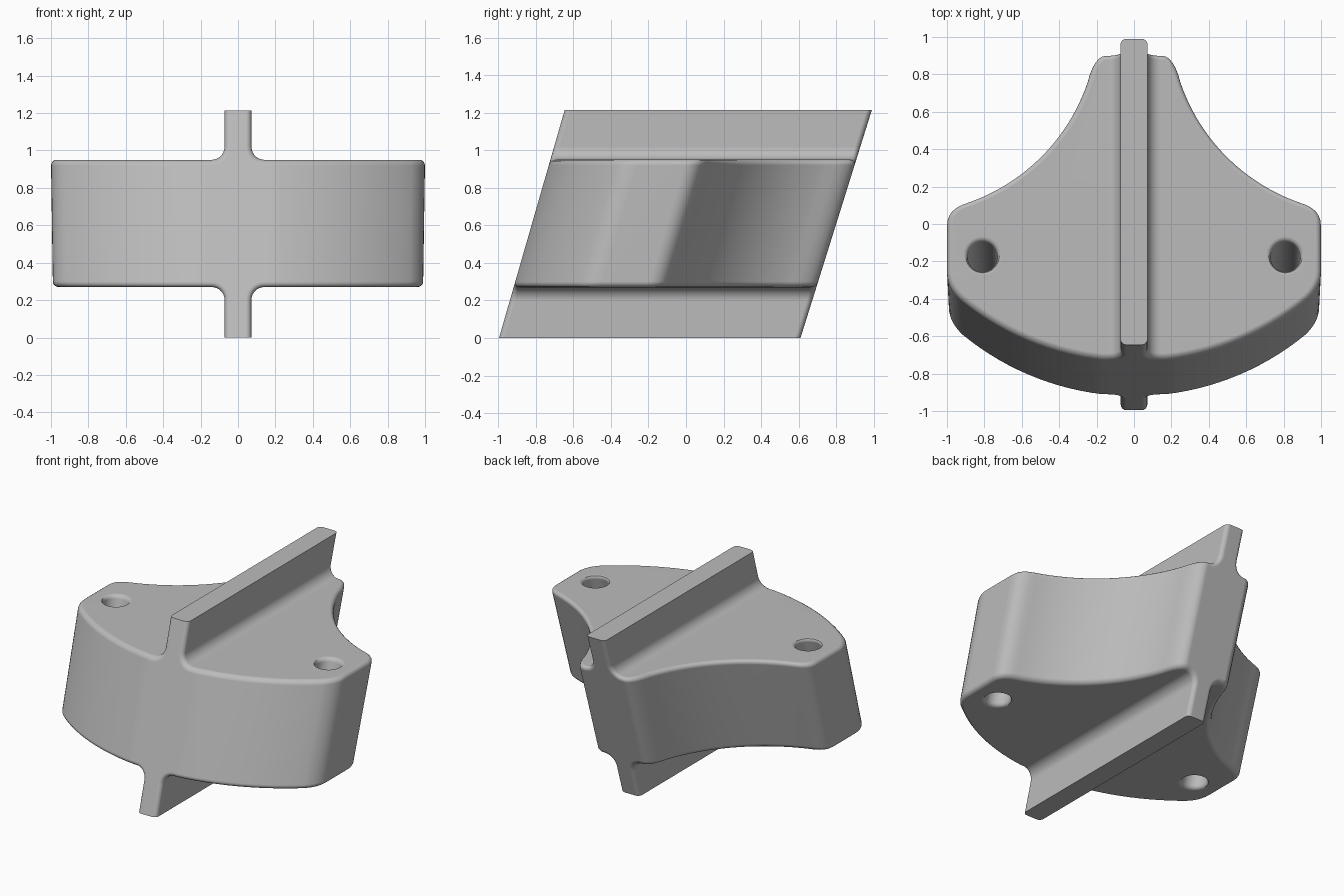
import bpy, bmesh, math
from mathutils import Vector

cube = bpy.data.objects.get("Cube")
if cube:
    bpy.data.objects.remove(cube, do_unlink=True)

HEIGHT, LOW, HIGH = 1.215, 0.27, 0.95   # whole fin, body underside, body top
FIN, FILLET, RIM = 0.072, 0.07, 0.03
MID = (LOW + HIGH) / 2

grey = bpy.data.materials.new("plain grey")
grey.use_nodes = True
color = (0.5, 0.5, 0.5, 1)
grey.diffuse_color = color
grey.node_tree.nodes["Principled BSDF"].inputs["Base Color"].default_value = color


def arc(cx, cy, r, a, b, n):
    return [Vector((cx + r * math.cos(a + (b - a) * i / n),
                    cy + r * math.sin(a + (b - a) * i / n))) for i in range(n + 1)]


def corner(a, c, b, n=6):
    """Rounded corner points strictly between a and b, pulled to c."""
    a, b, c = Vector(a), Vector(b), Vector(c)
    return [a * (1 - t) ** 2 + c * 2 * t * (1 - t) + b * t * t
            for t in (i / n for i in range(1, n))]


def make_object(name, bm):
    bmesh.ops.recalc_face_normals(bm, faces=bm.faces)
    mesh = bpy.data.meshes.new(name)
    bm.to_mesh(mesh)
    bm.free()
    mesh.materials.append(grey)
    obj = bpy.data.objects.new(name, mesh)
    bpy.context.collection.objects.link(obj)
    return obj


def prism(name, points, direction):
    bm = bmesh.new()
    face = bm.faces.new([bm.verts.new(p) for p in points])
    ext = bmesh.ops.extrude_face_region(bm, geom=[face])
    bmesh.ops.translate(bm, vec=direction,
                        verts=[v for v in ext["geom"] if isinstance(v, bmesh.types.BMVert)])
    return make_object(name, bm)


def boolean(obj, cutter, operation):
    mod = obj.modifiers.new("cut", "BOOLEAN")
    mod.operation, mod.object, mod.solver = operation, cutter, "EXACT"
    bpy.context.view_layer.objects.active = obj
    bpy.ops.object.modifier_apply(modifier=mod.name)
    bpy.data.objects.remove(cutter, do_unlink=True)


# Plan outline, right half of the loop from front to back, then mirrored
R = 1.46
half = arc(0, R - 0.732, R, -math.pi / 2 + 0.117, -math.pi / 2 + 0.69, 14)
half += corner(half[-1], (1, -0.33), (1, -0.25))
half += [Vector((1, -0.25)), Vector((1, 0))]
flank = arc(1.23, 1.1, 1.037, math.radians(251), math.radians(199), 24)
half += corner((1, 0), (1, 0.089), flank[0]) + flank
half += corner(flank[-1], (0.213, 0.907), (0.14 + 0.01, 0.907))
half.append(Vector((0.15, 0.907)))
outline = half + [Vector((-p.x, p.y)) for p in reversed(half)]
flanged_body = prism("flanged_body", [(p.x, p.y, 0) for p in outline], (0, 0, HEIGHT))

# Cross section: wide body and thin fin joined by fillets
c = FIN + FILLET
upper = [Vector((1.3, HIGH))] + arc(c, HIGH + FILLET, FILLET, -math.pi / 2, -math.pi, 7)
upper.append(Vector((FIN, HEIGHT + 0.1)))
lower = [Vector((1.3, LOW))] + arc(c, LOW - FILLET, FILLET, math.pi / 2, math.pi, 7)
lower.append(Vector((FIN, -0.1)))
side = lower[::-1] + upper
section = side + [Vector((-p.x, p.y)) for p in reversed(side)]
boolean(flanged_body, prism("section_cutter", [(p.x, -2, p.y) for p in section], (0, 4, 0)),
        "INTERSECT")

# Round the rims and fin ends, leaving the flat fin top and bottom crisp
bm = bmesh.new()
bm.from_mesh(flanged_body.data)
bmesh.ops.remove_doubles(bm, verts=bm.verts, dist=0.0005)


def at_end(edge):
    return all(v.co.z < 0.001 or v.co.z > HEIGHT - 0.001 for v in edge.verts) and \
        abs(edge.verts[0].co.z - edge.verts[1].co.z) < 0.01


rims = [e for e in bm.edges if len(e.link_faces) == 2 and not at_end(e)
        and e.calc_face_angle() > math.radians(45)]
bmesh.ops.bevel(bm, geom=rims, offset=RIM, segments=4, profile=0.5,
                affect="EDGES", clamp_overlap=False)
bm.to_mesh(flanged_body.data)
bm.free()

# Bolt holes with softened mouths
h = (HIGH - LOW) / 2
mouth = [(0.08, h - 0.025), (0.083, h - 0.013), (0.09, h - 0.004), (0.104, h), (0.104, h + 0.05)]
levels = [(r, -z) for r, z in reversed(mouth)] + mouth
for sign in (-1, 1):
    bm = bmesh.new()
    rings = []
    for r, z in levels:
        rings.append([bm.verts.new((p.x, p.y, MID + z))
                      for p in arc(sign * 0.81, -0.17, r, 0, math.tau, 32)[:-1]])
    for a, b in zip(rings, rings[1:]):
        for i in range(32):
            j = (i + 1) % 32
            bm.faces.new((a[i], a[j], b[j], b[i]))
    bm.faces.new(rings[0])
    bm.faces.new(rings[-1])
    boolean(flanged_body, make_object("hole_cutter", bm), "DIFFERENCE")

# Lean the whole part backwards with a slight taper
for v in flanged_body.data.vertices:
    rise = v.co.z - HIGH
    v.co.x *= 1 + 0.0153 * rise
    v.co.y = v.co.y * (1 + 0.0153 * rise) + 0.299 * rise

bpy.ops.object.select_all(action="DESELECT")
flanged_body.select_set(True)
bpy.context.view_layer.objects.active = flanged_body
bpy.ops.object.shade_smooth_by_angle(angle=math.radians(35))
weighted = flanged_body.modifiers.new("weighted normals", "WEIGHTED_NORMAL")
weighted.keep_sharp = True
